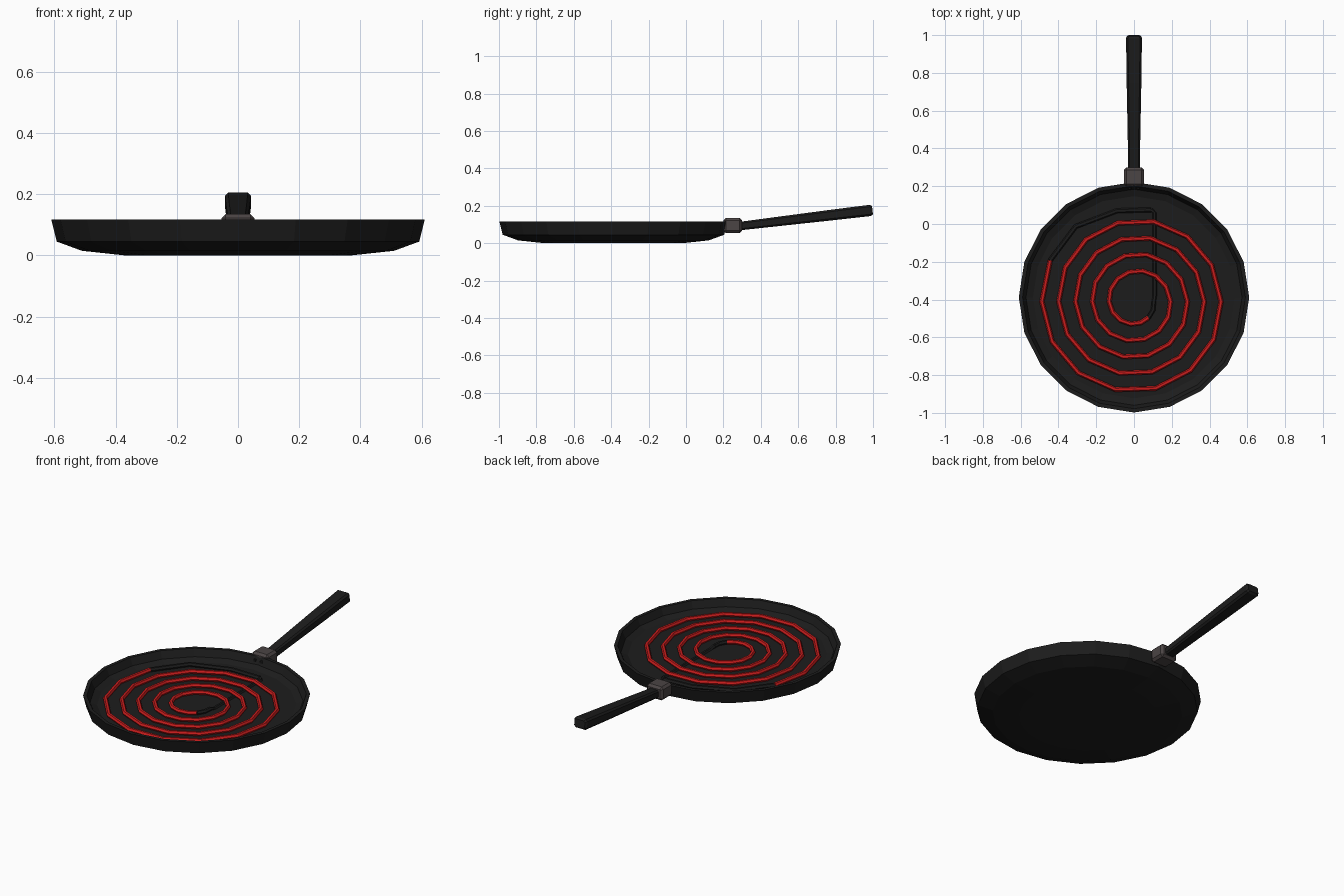
import bpy, bmesh
from math import sin, cos, pi, radians
from mathutils import Vector, Matrix

if "Cube" in bpy.data.objects:
    bpy.data.objects.remove(bpy.data.objects["Cube"])


def material(name, rgb):
    m = bpy.data.materials.new(name)
    m.diffuse_color = (*rgb, 1)
    m.use_nodes = True
    m.node_tree.nodes["Principled BSDF"].inputs["Base Color"].default_value = m.diffuse_color
    return m


BLACK = material("black_iron", (0.012, 0.012, 0.012))
RED = material("glowing_red", (0.6, 0.012, 0.012))
STEEL = material("dark_steel", (0.07, 0.058, 0.058))


def make_object(name, bm, mat):
    bmesh.ops.recalc_face_normals(bm, faces=bm.faces)
    me = bpy.data.meshes.new(name)
    bm.to_mesh(me)
    bm.free()
    me.materials.append(mat)
    ob = bpy.data.objects.new(name, me)
    bpy.context.collection.objects.link(ob)
    return ob


def loft(name, rings, mat):
    """Skin a list of equal-length point rings and cap both ends."""
    bm = bmesh.new()
    loops = [[bm.verts.new(p) for p in ring] for ring in rings]
    n = len(loops[0])
    for a, b in zip(loops, loops[1:]):
        for i in range(n):
            j = (i + 1) % n
            bm.faces.new((a[i], a[j], b[j], b[i]))
    bm.faces.new(loops[0])
    bm.faces.new(loops[-1])
    return make_object(name, bm, mat)


def tube(name, pts, radius, mat, sides=6):
    """Low-poly wire along a path lying in horizontal planes."""
    pts = [Vector(p) for p in pts]
    rings = []
    for i, p in enumerate(pts):
        t = pts[min(i + 1, len(pts) - 1)] - pts[max(i - 1, 0)]
        side = Vector((t.y, -t.x, 0)).normalized()
        rings.append([p + side * radius * cos(2 * pi * k / sides)
                      + Vector((0, 0, radius * sin(2 * pi * k / sides)))
                      for k in range(sides)])
    return loft(name, rings, mat)


# Pan body: 20-sided dish, profile runs from underside over the rim to the floor
PAN_Y, SIDES = -0.388, 20
profile = [(0.37, 0), (0.51, 0.015), (0.592, 0.045), (0.61, 0.117),
           (0.59, 0.117), (0.572, 0.075), (0.535, 0.06)]
loft("pan", [[(r * cos(2 * pi * k / SIDES), PAN_Y + r * sin(2 * pi * k / SIDES), z)
              for k in range(SIDES)] for r, z in profile], BLACK)

# Heating coil: clockwise spiral, 14 segments per turn, cool dark ends
CX, CY, PITCH, SEG, COIL_Z = 0.009, -0.411, 0.089, 14, 0.07


def spiral(k):
    a = -2 * pi * k / SEG
    r = 0.096 + PITCH * k / SEG
    return (CX + r * cos(a), CY + r * sin(a), COIL_Z)


last = 4 * SEG + 9
tube("hot_coil", [spiral(k) for k in range(2, last)], 0.013, RED)
start = spiral(0)
tube("coil_inner_end", [start, spiral(1), spiral(2)], 0.012, BLACK)
tube("coil_outer_end", [spiral(last - 1), spiral(last), (-0.09, 0.07, 0.066),
                        (0.09, 0.075, 0.062)], 0.013, BLACK)
tube("coil_lead", [(0.09, 0.075, 0.061), (0.108, 0.06, 0.06),
                   (0.11, -0.38, 0.06), start], 0.011, BLACK)

# Collar joining pan and handle
bm = bmesh.new()
bmesh.ops.create_cube(bm, size=1, matrix=Matrix.Translation((0, 0.25, 0.095))
                      @ Matrix.Diagonal((0.108, 0.1, 0.08, 1)))
bmesh.ops.bevel(bm, geom=bm.edges[:], offset=0.013, segments=1, affect='EDGES')
make_object("collar", bm, STEEL)

# Handle: chamfered bar widening toward its raised end
def handle_ring(y, z, hw, hh, c):
    tilt = 0.115
    quad = [(hw, hh - c), (hw - c, hh), (c - hw, hh), (-hw, hh - c),
            (-hw, c - hh), (c - hw, -hh), (hw - c, -hh), (hw, c - hh)]
    return [(x, y - h * tilt, z + h) for x, h in quad]


loft("handle", [handle_ring(0.26, 0.088, 0.03, 0.022, 0.008),
                handle_ring(0.5, 0.117, 0.034, 0.025, 0.009),
                handle_ring(0.75, 0.147, 0.039, 0.028, 0.010),
                handle_ring(0.985, 0.175, 0.042, 0.030, 0.010),
                handle_ring(0.997, 0.1765, 0.034, 0.022, 0.008)], BLACK)

# Two rivets on the inner wall below the collar
for n, x in (("left", -0.022), ("right", 0.022)):
    bm = bmesh.new()
    bmesh.ops.create_cone(bm, cap_ends=True, segments=8, radius1=0.011, radius2=0.008,
                          depth=0.02, matrix=Matrix.Translation((x, 0.192, 0.095))
                          @ Matrix.Rotation(radians(90), 4, 'X'))
    make_object("rivet_" + n, bm, BLACK)
